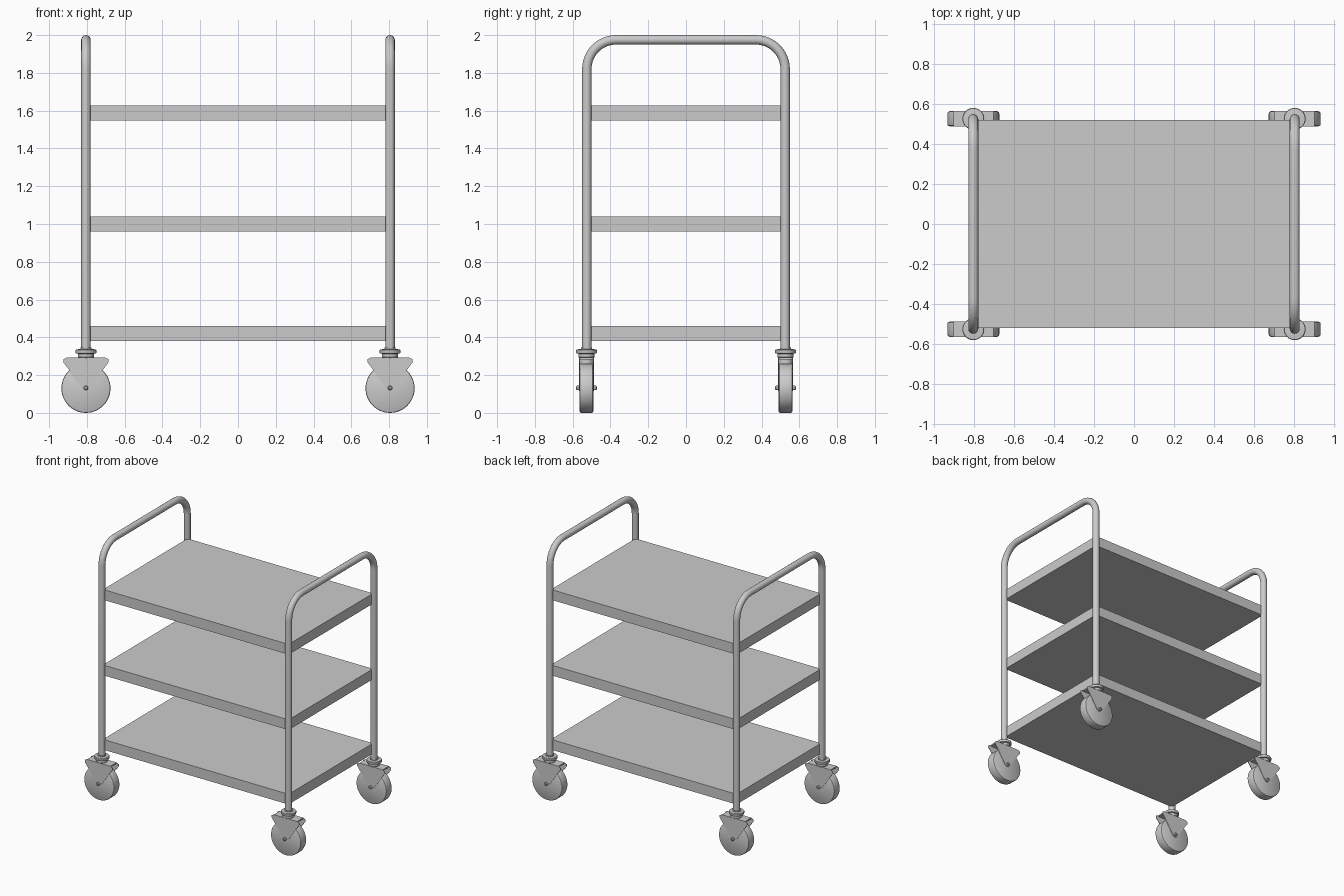
import bpy, bmesh, math
from mathutils import Matrix

if "Cube" in bpy.data.objects:
    bpy.data.objects.remove(bpy.data.objects["Cube"])

PX, PY = 0.805, 0.525      # post positions
TUBE_R = 0.025
BEND = 0.155


def finish(bm, name, smooth=True):
    bmesh.ops.recalc_face_normals(bm, faces=bm.faces)
    me = bpy.data.meshes.new(name)
    bm.to_mesh(me)
    bm.free()
    if smooth:
        me.shade_smooth()
        me.set_sharp_from_angle(angle=math.radians(35))
    return me


def place(me, name, loc):
    ob = bpy.data.objects.new(name, me)
    ob.location = loc
    bpy.context.collection.objects.link(ob)
    return ob


def lathe(bm, profile, seg, along_y=False):
    """Closed solid of revolution from (radius, height) points."""
    turn = Matrix.Rotation(math.pi / 2, 3, 'X') if along_y else Matrix.Identity(3)
    rings = []
    for r, h in profile:
        ring = []
        for i in range(seg):
            a = 2 * math.pi * i / seg
            v = bm.verts.new((r * math.cos(a), r * math.sin(a), h))
            v.co = turn @ v.co
            ring.append(v)
        rings.append(ring)
    for a, b in zip(rings, rings[1:]):
        for i in range(seg):
            j = (i + 1) % seg
            bm.faces.new((a[i], a[j], b[j], b[i]))
    bm.faces.new(rings[0])
    bm.faces.new(rings[-1])


def box(bm, size, loc):
    m = Matrix.Translation(loc) @ Matrix.Diagonal((*size, 1))
    bmesh.ops.create_cube(bm, size=1, matrix=m)


# Shelves
for name, z in (("lower_shelf", 0.42), ("middle_shelf", 1.0), ("upper_shelf", 1.588)):
    bm = bmesh.new()
    box(bm, (2 * PX - 0.01, 1.04, 0.08), (0, 0, 0))
    place(finish(bm, name, False), name, (0, 0, z))

# Bent tube end frames (posts and handle in one piece)
top = 2.0 - TUBE_R
path = [(-PY, 0.33)]
for side in (-1, 1):
    for i in range(13):
        a = math.radians(7.5 * i if side < 0 else 90 - 7.5 * i)
        path.append((side * (PY - BEND + BEND * math.cos(a)),
                     top - BEND + BEND * math.sin(a)))
path.append((PY, 0.33))
for name, x in (("left_tube_frame", -PX), ("right_tube_frame", PX)):
    cu = bpy.data.curves.new(name, 'CURVE')
    cu.dimensions = '3D'
    cu.bevel_depth = TUBE_R
    cu.bevel_resolution = 6
    cu.use_fill_caps = True
    sp = cu.splines.new('POLY')
    sp.points.add(len(path) - 1)
    for p, (y, z) in zip(sp.points, path):
        p.co = (0, y, z, 1)
    sp.use_smooth = True
    ob = place(cu, name, (x, 0, 0))
    bpy.context.view_layer.objects.active = ob
    ob.select_set(True)
    bpy.ops.object.convert(target='MESH')
    bpy.ops.object.shade_smooth_by_angle(angle=math.radians(35))
    ob.select_set(False)

# Wheel with slightly rounded tread
bm = bmesh.new()
lathe(bm, [(0.123, -0.036), (0.128, -0.033), (0.13, -0.026),
           (0.13, 0.026), (0.128, 0.033), (0.123, 0.036)], 48, True)
wheel = finish(bm, "caster_wheel")

# Axle with bolt heads
bm = bmesh.new()
lathe(bm, [(0.007, -0.055), (0.012, -0.051), (0.012, 0.051), (0.007, 0.055)], 16, True)
axle = finish(bm, "caster_axle")

# Swivel collar under the post
bm = bmesh.new()
lathe(bm, [(0.038, 0.26), (0.038, 0.29), (0.042, 0.295), (0.042, 0.313), (0.053, 0.315),
           (0.055, 0.319), (0.055, 0.332), (0.052, 0.336), (0.03, 0.338), (0.03, 0.345)], 32)
swivel = finish(bm, "caster_swivel")

# Fork: two cheek plates tapering to the axle, joined by a crown
half = [(0.10, 0.293), (0.119, 0.284), (0.12, 0.268), (0.108, 0.252),
        (0.09, 0.228), (0.022, 0.125), (0.012, 0.115)]
outline = half + [(-x, z) for x, z in reversed(half)]
bm = bmesh.new()
for y in (-0.039, 0.035):
    f = bm.faces.new([bm.verts.new((x, y, z)) for x, z in outline])
    ext = bmesh.ops.extrude_face_region(bm, geom=[f], use_keep_orig=True)
    for v in ext["geom"]:
        if isinstance(v, bmesh.types.BMVert):
            v.co.y += 0.004
box(bm, (0.20, 0.074, 0.010), (0, 0, 0.288))
fork = finish(bm, "caster_fork", False)

# Four casters
for fy, sy in (("front", -1), ("back", 1)):
    for fx, sx in (("left", -1), ("right", 1)):
        x, y = sx * PX, sy * (PY + 0.002)
        tag = f"{fy}_{fx}_"
        place(wheel, tag + "wheel", (x, y, 0.13))
        place(axle, tag + "axle", (x, y, 0.132))
        place(swivel, tag + "swivel", (x, y, 0))
        place(fork, tag + "fork", (x, y, 0))
